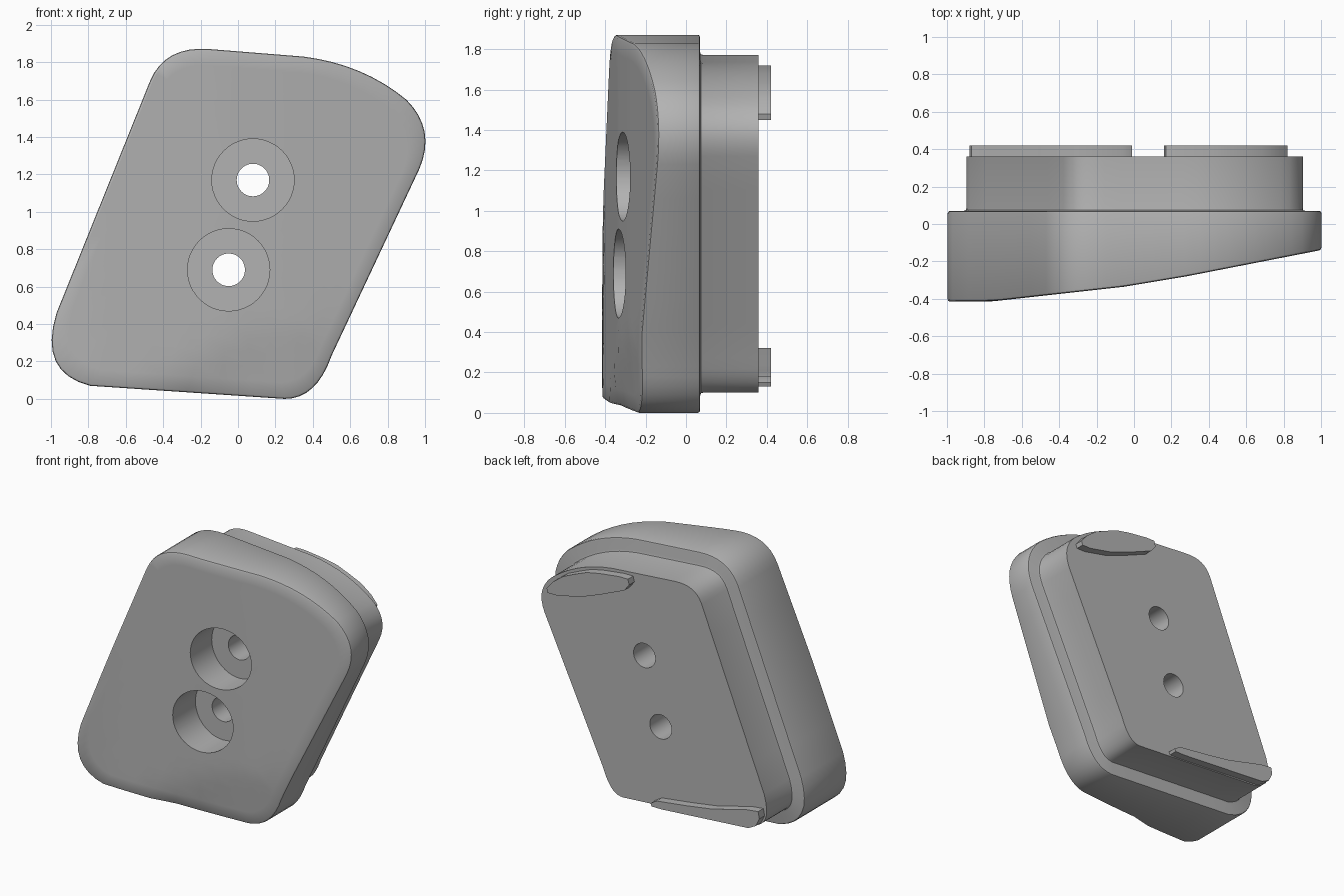
import bpy, bmesh, math
from mathutils import Vector

old = bpy.data.objects.get("Cube")
if old:
    bpy.data.objects.remove(old, do_unlink=True)

grey = bpy.data.materials.new("plain_grey")
grey.use_nodes = True
GREY = (0.45, 0.45, 0.45, 1)
grey.diffuse_color = GREY
grey.node_tree.nodes["Principled BSDF"].inputs["Base Color"].default_value = GREY

BACK, BLOCK_BACK, PAD_BACK = 0.07, 0.36, 0.42

# Rounded corners as (start, control, end), counter-clockwise in x and z
CORNERS = [
    ((0.25, 0.0), (0.42, 0.0), (0.5, 0.23)),
    ((0.97, 1.23), (1.06, 1.44), (0.9, 1.6)),
    ((0.9, 1.6), (0.67, 1.79), (0.35, 1.83)),
    ((-0.15, 1.87), (-0.39, 1.89), (-0.47, 1.7)),
    ((-0.97, 0.46), (-1.07, 0.14), (-0.79, 0.07)),
]


def make_outline():
    pts = []
    for i, (a, c, b) in enumerate(CORNERS):
        a, c, b = Vector(a), Vector(c), Vector(b)
        pts += [a * (1 - t) ** 2 + c * 2 * t * (1 - t) + b * t * t
                for t in (k / 8 for k in range(9))]
        nxt = Vector(CORNERS[(i + 1) % len(CORNERS)][0])
        if (nxt - b).length < 0.01:
            pts.pop()
        else:
            pts += [b.lerp(nxt, k / 6) for k in range(1, 6)]
    return pts


def inset(pts, d):
    out = []
    for i, p in enumerate(pts):
        t = (pts[(i + 1) % len(pts)] - pts[i - 1]).normalized()
        out.append(p + Vector((-t.y, t.x)) * d)
    return out


def front_y(p):
    """Sloping front face with a shallow dent near its lower edge."""
    knots = [(-1.1, -0.417), (-0.75, -0.413), (-0.05, -0.335),
             (0.28, -0.28), (1.1, -0.12)]
    y = knots[-1][1]
    for (x0, y0), (x1, y1) in zip(knots, knots[1:]):
        if p.x <= x1:
            y = y0 + (y1 - y0) * (p.x - x0) / (x1 - x0)
            break
    below = 0.05 + 0.73 * (p.x + 0.4) - p.y
    fade = max(0, 1 - p.y / 0.38)
    return y + 0.04 * min(1, max(0, below / 0.12)) * fade


def finish(bm, name):
    bmesh.ops.recalc_face_normals(bm, faces=bm.faces)
    mesh = bpy.data.meshes.new(name)
    bm.to_mesh(mesh)
    bm.free()
    mesh.materials.append(grey)
    ob = bpy.data.objects.new(name, mesh)
    bpy.context.collection.objects.link(ob)
    return ob


def activate(ob):
    bpy.ops.object.select_all(action="DESELECT")
    ob.select_set(True)
    bpy.context.view_layer.objects.active = ob


def bridge(bm, r0, r1):
    n = len(r0)
    for i in range(n):
        j = (i + 1) % n
        bm.faces.new((r0[i], r0[j], r1[j], r1[i]))


# Body: sloped front, straight wall, ledge and smaller rear block
outline = make_outline()
center = Vector((0, 0.93))
bm = bmesh.new()
rings = []
for k in range(1, 13):
    pts = [center.lerp(p, k / 12) for p in inset(outline, 0.012)]
    rings.append([bm.verts.new((p.x, front_y(p), p.y)) for p in pts])
for d, lift in ((0.003, 0.005), (0, 0.015)):
    rings.append([bm.verts.new((p.x, front_y(p) + lift, p.y))
                  for p in inset(outline, d)])
for d, y in ((0, BACK - 0.012), (0.004, BACK - 0.003), (0.014, BACK),
             (0.085, BACK), (0.097, BACK + 0.004), (0.1, BACK + 0.015),
             (0.1, BLOCK_BACK)):
    rings.append([bm.verts.new((p.x, y, p.y)) for p in inset(outline, d)])
for r0, r1 in zip(rings, rings[1:]):
    bridge(bm, r0, r1)
hub = bm.verts.new((center.x, front_y(center), center.y))
first = rings[0]
for i in range(len(first)):
    bm.faces.new((hub, first[i], first[(i + 1) % len(first)]))
bm.faces.new(rings[-1])
body = finish(bm, "body")


# Counterbored bolt holes
def cut(x, z, radius, y0, y1):
    bm = bmesh.new()
    bmesh.ops.create_cone(bm, cap_ends=True, segments=48, radius1=radius,
                          radius2=radius, depth=y1 - y0)
    bmesh.ops.rotate(bm, verts=bm.verts, cent=(0, 0, 0),
                     matrix=Vector((0, 0, 1)).rotation_difference(Vector((0, 1, 0))).to_matrix())
    bmesh.ops.translate(bm, verts=bm.verts, vec=(x, (y0 + y1) / 2, z))
    cutter = finish(bm, "hole_cutter")
    cutter.hide_render = True
    mod = body.modifiers.new("hole", "BOOLEAN")
    mod.operation, mod.solver, mod.object = "DIFFERENCE", "EXACT", cutter
    activate(body)
    bpy.ops.object.modifier_apply(modifier=mod.name)
    bpy.data.objects.remove(cutter, do_unlink=True)


for x, z in ((0.08, 1.17), (-0.05, 0.69)):
    cut(x, z, 0.22, -0.8, -0.1)
    cut(x, z, 0.087, -0.8, 0.8)


# Raised crescent pads on the back
def pad(name, pts):
    bm = bmesh.new()
    r0, r1 = ([bm.verts.new((x, y, z)) for x, z in pts]
              for y in (BLOCK_BACK - 0.02, PAD_BACK))
    bridge(bm, r0, r1)
    bm.faces.new(r0)
    bm.faces.new(r1)
    return finish(bm, name)


upper = pad("upper_pad", [
    (0.16, 1.68), (0.2, 1.63), (0.39, 1.55), (0.55, 1.49), (0.74, 1.45),
    (0.81, 1.45), (0.82, 1.48), (0.77, 1.54), (0.69, 1.6), (0.6, 1.64),
    (0.5, 1.68), (0.4, 1.7), (0.24, 1.72), (0.17, 1.72)])
lower = pad("lower_pad", [
    (-0.01, 0.15), (-0.06, 0.18), (-0.3, 0.21), (-0.5, 0.24), (-0.78, 0.31),
    (-0.87, 0.32), (-0.88, 0.27), (-0.85, 0.21), (-0.79, 0.18),
    (-0.72, 0.175), (-0.1, 0.13), (-0.02, 0.13)])

for ob in (body, upper, lower):
    activate(ob)
    bpy.ops.object.shade_smooth_by_angle(angle=math.radians(30))
